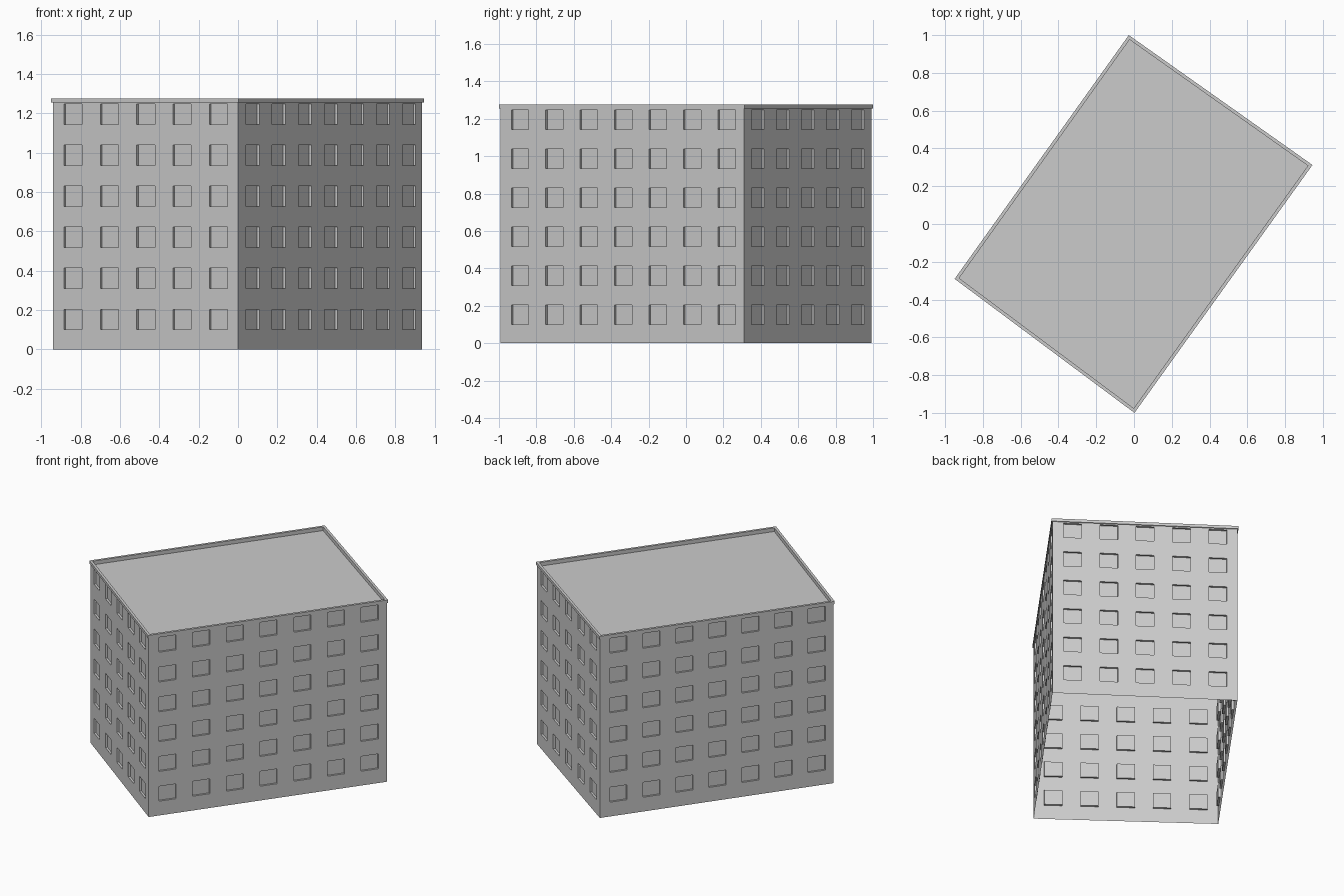
import bpy
import bmesh
from mathutils import Vector

cube = bpy.data.objects.get("Cube")
if cube:
    bpy.data.objects.remove(cube, do_unlink=True)

# Footprint, anticlockwise: left, front, right and back corner
CORNERS = [Vector(p) for p in
           ((-0.941, -0.289), (0.001, -0.991), (0.936, 0.311), (-0.026, 0.991))]
EAVES, TOP, ROOF = 1.256, 1.276, 1.25
FLOORS, SILL, FLOOR_PITCH = 6, 0.1, 0.2088
WIN_W, WIN_H, RECESS = 0.115, 0.104, 0.014

grey = bpy.data.materials.new("light grey concrete")
grey.use_nodes = True
colour = (0.6, 0.6, 0.6, 1)
grey.diffuse_color = colour
grey.node_tree.nodes["Principled BSDF"].inputs["Base Color"].default_value = colour


def finish(bm, name):
    mesh = bpy.data.meshes.new(name)
    bm.to_mesh(mesh)
    bm.free()
    mesh.materials.append(grey)
    obj = bpy.data.objects.new(name, mesh)
    bpy.context.collection.objects.link(obj)


def breaks(centres, size, end):
    """Cut positions along a span with one opening at each centre."""
    cuts = [0]
    for c in centres:
        cuts += [c - size / 2, c + size / 2]
    return cuts + [end]


def wall(name, a, b, columns, pitch, middle):
    """Facade from a to b with a grid of recessed windows."""
    length = (b - a).length
    along = (b - a) / length
    us = breaks([(middle + (i - (columns - 1) / 2) * pitch) * length
                 for i in range(columns)], WIN_W, length)
    zs = breaks([SILL + WIN_H / 2 + i * FLOOR_PITCH
                 for i in range(FLOORS)], WIN_H, EAVES)
    bm = bmesh.new()
    grid = [[bm.verts.new((*(a + along * u), z)) for u in us] for z in zs]
    windows = []
    for r in range(len(zs) - 1):
        for c in range(len(us) - 1):
            face = bm.faces.new((grid[r][c], grid[r][c + 1],
                                 grid[r + 1][c + 1], grid[r + 1][c]))
            if r % 2 and c % 2:
                windows.append(face)
    bm.normal_update()
    bmesh.ops.inset_individual(bm, faces=windows, thickness=0, depth=-RECESS)
    finish(bm, name)


def offset_ring(distance):
    """Footprint moved outwards by a distance."""
    ring = []
    for i, p in enumerate(CORNERS):
        to_prev = (CORNERS[i - 1] - p).normalized()
        to_next = (CORNERS[(i + 1) % 4] - p).normalized()
        ring.append(p - (to_prev + to_next) * distance)
    return ring


# Four facades: short sides have five windows, long sides seven
sides = ("front_left_wall", "front_right_wall", "back_right_wall", "back_left_wall")
for i, side in enumerate(sides):
    layout = (7, 0.1415, 0.504) if i % 2 else (5, 0.1965, 0.501)
    wall(side, CORNERS[i], CORNERS[(i + 1) % 4], *layout)

# Overhanging parapet around the roof edge
profile = ((0, EAVES), (0.0063, EAVES), (0.0063, TOP), (-0.011, TOP), (-0.011, ROOF))
bm = bmesh.new()
rings = [[bm.verts.new((p.x, p.y, z)) for p in offset_ring(d)] for d, z in profile]
for low, high in zip(rings, rings[1:]):
    for i in range(4):
        j = (i + 1) % 4
        bm.faces.new((low[i], low[j], high[j], high[i]))
finish(bm, "parapet")

# Flat roof sunk inside the parapet
bm = bmesh.new()
bm.faces.new([bm.verts.new((p.x, p.y, ROOF)) for p in offset_ring(-0.011)])
finish(bm, "roof")
